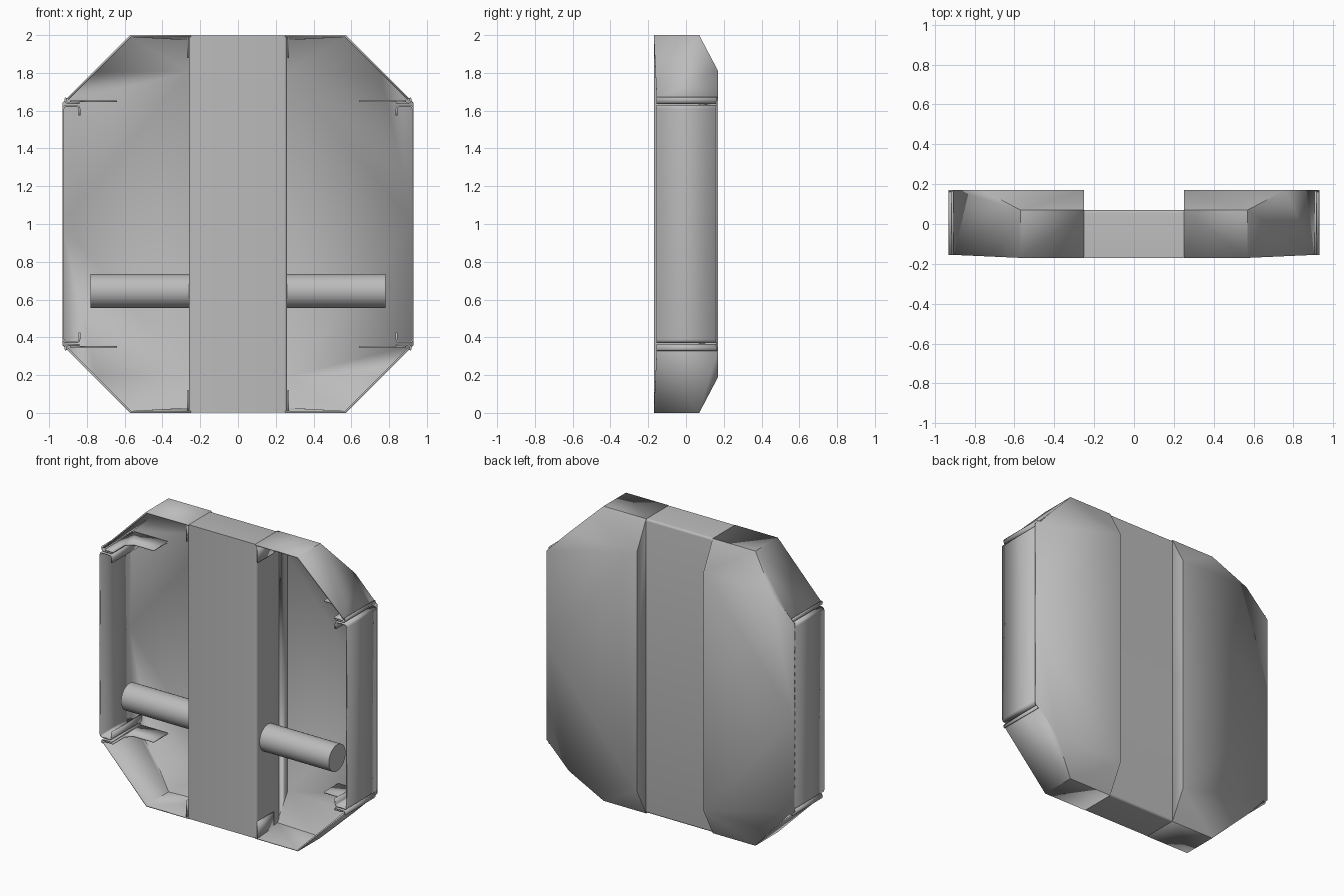
import bpy, bmesh, math
from mathutils import Vector, Matrix

cube = bpy.data.objects.get("Cube")
if cube:
    bpy.data.objects.remove(cube, do_unlink=True)

grey = bpy.data.materials.new("plain grey")
grey.use_nodes = True
colour = (0.5, 0.5, 0.5, 1)
grey.diffuse_color = colour
grey.node_tree.nodes["Principled BSDF"].inputs["Base Color"].default_value = colour

THICK = 0.01
FRONT, RIM, BACK, STEP = -0.17, -0.155, 0.17, 0.07   # depths
INNER, CORNER, SLOPE, TOP = 0.25, 0.57, 0.76, 1.0    # outline
SIDE, SILL = 0.93, 0.64


def finish(name, bm):
    mesh = bpy.data.meshes.new(name)
    bm.to_mesh(mesh)
    bm.free()
    mesh.materials.append(grey)
    ob = bpy.data.objects.new(name, mesh)
    ob.location.z = 1
    bpy.context.collection.objects.link(ob)
    bpy.ops.object.select_all(action='DESELECT')
    ob.select_set(True)
    bpy.context.view_layer.objects.active = ob
    bpy.ops.object.shade_smooth_by_angle(angle=math.radians(32))
    return ob


def sheet(name, faces, offset=-1):
    """Quarter of a sheet-metal part, mirrored left-right and top-bottom."""
    bm = bmesh.new()
    for points, outward in faces:
        face = bm.faces.new([bm.verts.new(p) for p in points])
        face.normal_update()
        if face.normal.dot(Vector(outward)) < 0:
            face.normal_flip()
    bmesh.ops.remove_doubles(bm, verts=bm.verts, dist=0.0005)
    ob = finish(name, bm)
    mirror = ob.modifiers.new("mirror", 'MIRROR')
    mirror.use_axis = (True, False, True)
    solid = ob.modifiers.new("thickness", 'SOLIDIFY')
    solid.thickness = THICK
    solid.offset = offset
    solid.use_even_offset = True
    return ob


def arc(cx, cz, r, start, end, steps=6):
    angles = [math.radians(start + (end - start) * i / steps) for i in range(steps + 1)]
    return [(cx + r * math.cos(a), cz + r * math.sin(a)) for a in angles]


def bent_strip(name, path, y0, y1):
    """Sheet following an x-z path, with the outside on the path's left."""
    faces = []
    for (xa, za), (xb, zb) in zip(path, path[1:]):
        quad = [(xa, y0, za), (xb, y0, zb), (xb, y1, zb), (xa, y1, za)]
        faces.append((quad, (zb - za, 0, xa - xb)))
    return sheet(name, faces)


# Outer shell: back panels, sloped ends, end walls, diagonal walls
lip_x, lip_z = 0.905, 0.665
sheet("outer_shell", [
    ([(INNER, BACK, 0), (SIDE, BACK, 0), (SIDE, BACK, SILL), (SLOPE, BACK, 0.81),
      (INNER, BACK, 0.81)], (0, 1, 0)),
    ([(INNER, BACK, 0.81), (SLOPE, BACK, 0.81), (CORNER, STEP, TOP),
      (INNER, STEP, TOP)], (0, 1, 1)),
    ([(INNER, STEP, TOP), (CORNER, STEP, TOP), (CORNER, FRONT, TOP),
      (INNER, FRONT, TOP)], (0, 0, 1)),
    ([(CORNER, FRONT, TOP), (CORNER, STEP, TOP), (SLOPE, BACK, 0.81),
      (lip_x, BACK, lip_z), (lip_x, RIM, lip_z)], (1, 0, 1)),
    ([(INNER, BACK, 0), (INNER, BACK, 0.81), (INNER, STEP, TOP),
      (INNER, STEP, 0)], (-1, 0, 0)),
])

# Side walls with rounded, folded ends
bent_strip("side_wall", [(SIDE, 0)] + arc(0.91, 0.61, 0.02, 0, 90)
           + arc(0.855, 0.61, 0.02, 90, 180) + [(0.835, 0.575)], RIM, BACK - 0.005)

# Rolled lips where the diagonal walls turn inward
bent_strip("diagonal_lip", list(reversed(
    [(0.84, 0.645)] + arc(0.8965, 0.657, 0.012, -90, 45)))[::1], RIM, BACK - 0.005)

# Shelf tongues reaching inward along the back
sheet("shelf_tongue", [
    ([(0.89, RIM, 0.645), (0.89, 0.165, 0.645), (0.64, 0.165, 0.645), (0.64, 0.01, 0.645),
      (0.79, 0.01, 0.645), (0.83, -0.03, 0.645), (0.83, RIM, 0.645)], (0, 0, -1))])

# Small tabs folded against the central channel
sheet("channel_tab", [
    ([(0.261, FRONT, 0.88), (0.261, FRONT, TOP - 0.005), (0.261, 0, TOP - 0.005),
      (0.261, 0, 0.88)], (-1, 0, 0))])

# Central channel with rounded front corners and rounded back ends
bm = bmesh.new()
bmesh.ops.create_cube(bm, size=1)
bmesh.ops.scale(bm, vec=(0.52, STEP - FRONT, 1.996), verts=bm.verts)
bmesh.ops.translate(bm, vec=(0, (STEP + FRONT) / 2, 0), verts=bm.verts)
rounded = []
for e in bm.edges:
    a, b = (v.co for v in e.verts)
    upright_front = abs(a.z - b.z) > 1 and a.y < 0
    across_back = abs(a.x - b.x) > 0.1 and a.y > 0
    if upright_front or across_back:
        rounded.append(e)
bmesh.ops.bevel(bm, geom=rounded, offset=0.015, segments=4, profile=0.5, affect='EDGES')
finish("central_channel", bm)

# Cross tube passing through the channel
bm = bmesh.new()
bmesh.ops.create_cone(bm, cap_ends=True, segments=48, radius1=0.09, radius2=0.09, depth=1.56,
                      matrix=Matrix.Translation((0, -0.05, -0.355))
                      @ Matrix.Rotation(math.pi / 2, 4, 'Y'))
finish("cross_tube", bm)
